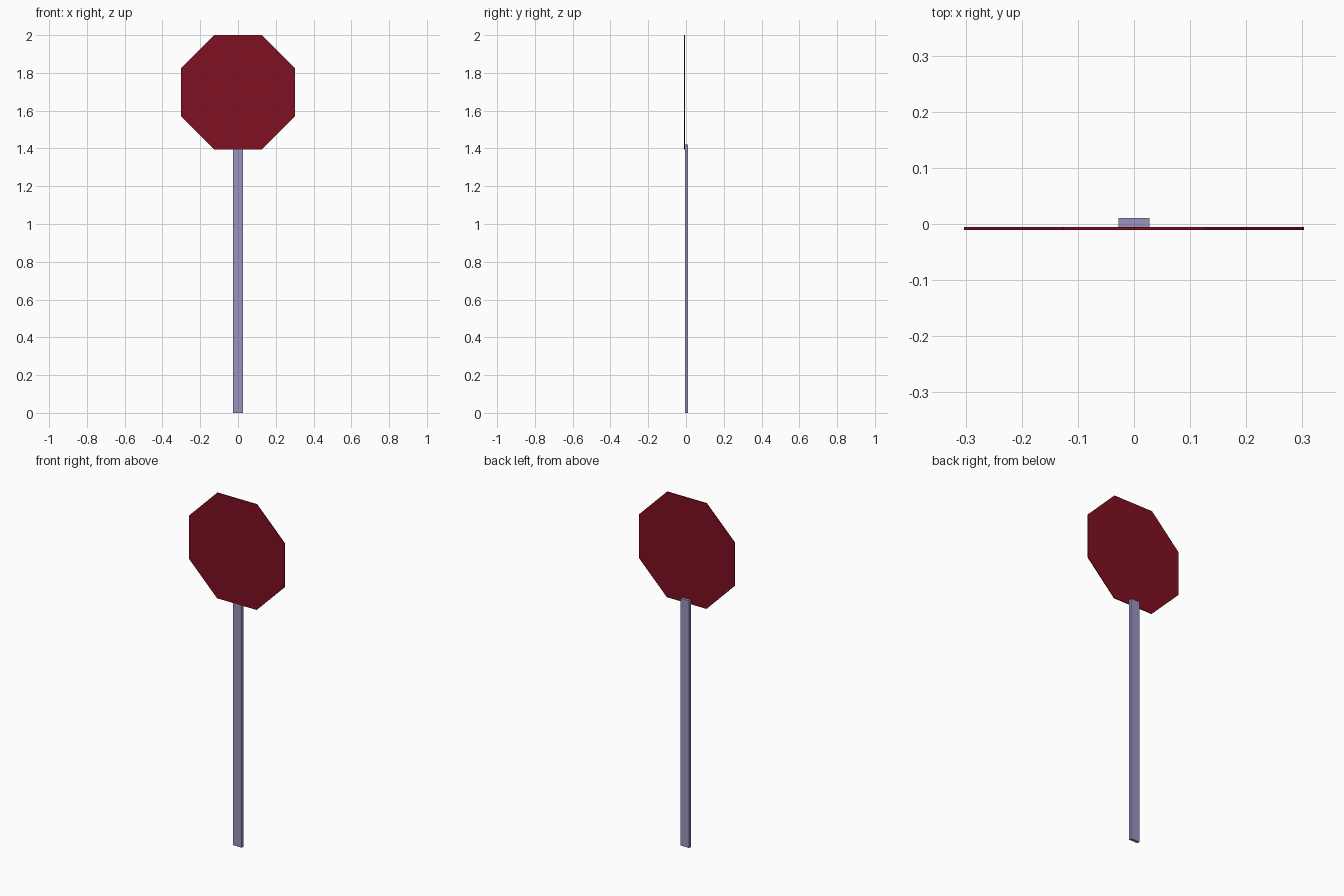
import bpy
import bmesh
from math import tan, radians

if "Cube" in bpy.data.objects:
    bpy.data.objects.remove(bpy.data.objects["Cube"])


def material(name, color):
    mat = bpy.data.materials.new(name)
    mat.diffuse_color = (*color, 1)
    mat.use_nodes = True
    mat.node_tree.nodes["Principled BSDF"].inputs["Base Color"].default_value = mat.diffuse_color
    return mat


def extruded_profile(name, points, y_front, y_back, mat):
    """Flat-faced solid from an XZ outline extruded along y."""
    bm = bmesh.new()
    face = bm.faces.new([bm.verts.new((x, y_front, z)) for x, z in points])
    moved = bmesh.ops.extrude_face_region(bm, geom=[face])["geom"]
    for v in moved:
        if isinstance(v, bmesh.types.BMVert):
            v.co.y = y_back
    # the extrusion keeps the front cap only if it is still present
    if not face.is_valid:
        bmesh.ops.holes_fill(bm, edges=bm.edges[:])
    bmesh.ops.recalc_face_normals(bm, faces=bm.faces[:])
    mesh = bpy.data.meshes.new(name)
    bm.to_mesh(mesh)
    bm.free()
    mesh.materials.append(mat)
    obj = bpy.data.objects.new(name, mesh)
    bpy.context.collection.objects.link(obj)
    return obj


red = material("sign_red", (0.21, 0.005, 0.015))
steel = material("post_grey_violet", (0.33, 0.29, 0.53))

# Octagonal plate
r = 0.303
c = r * tan(radians(22.5))
center_z = 2 - r
octagon = [(-r, -c), (-c, -r), (c, -r), (r, -c), (r, c), (c, r), (-c, r), (-r, c)]
extruded_profile("sign_plate", [(x, z + center_z) for x, z in octagon], -0.0105, -0.0055, red)

# Flat post behind the plate
w, h = 0.0275, 1.42
extruded_profile("post", [(-w, 0), (w, 0), (w, h), (-w, h)], -0.0055, 0.0105, steel)
